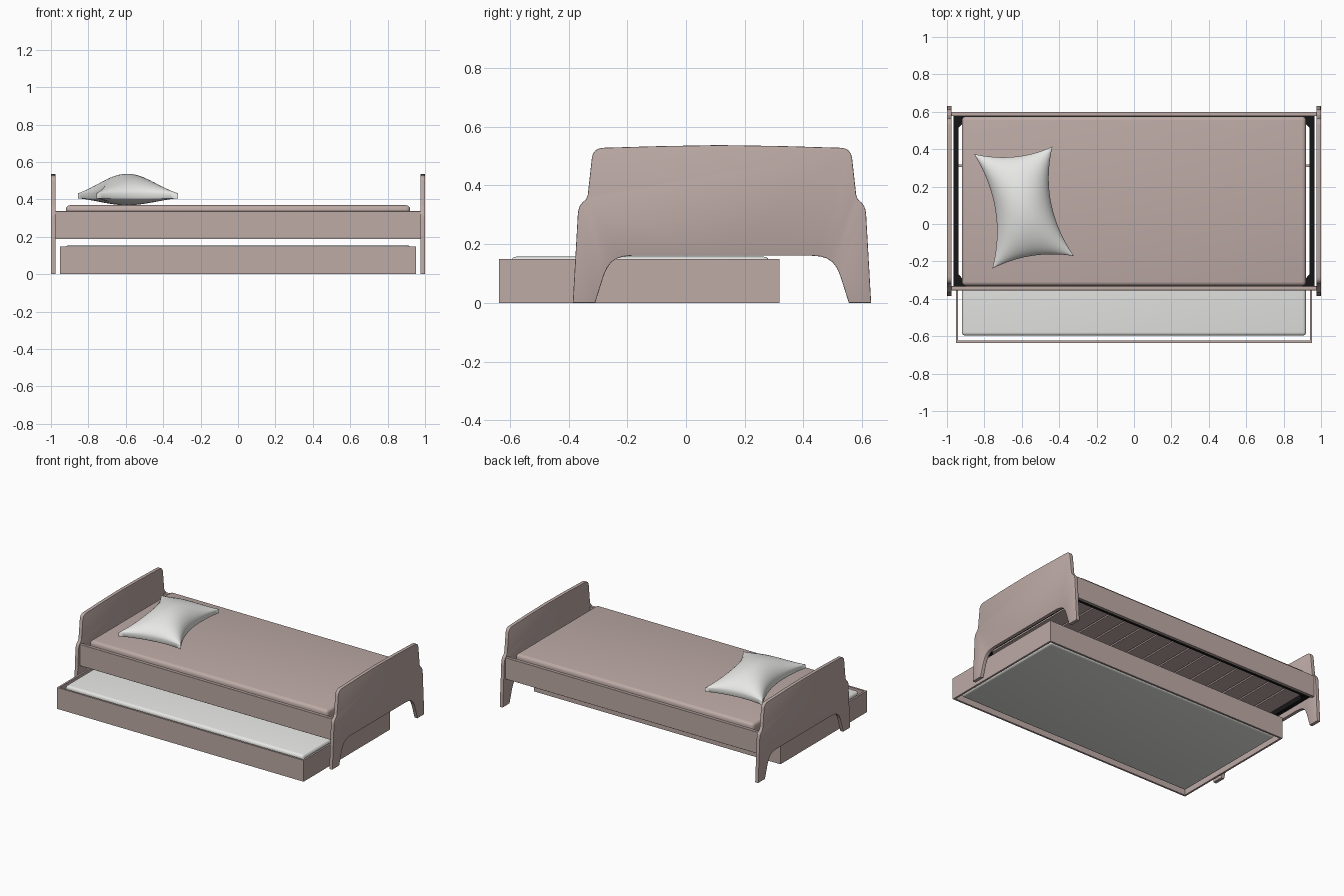
import bpy, bmesh, math
from mathutils import Vector

if "Cube" in bpy.data.objects:
    bpy.data.objects.remove(bpy.data.objects["Cube"])


def material(name, rgb):
    m = bpy.data.materials.new(name)
    m.diffuse_color = (*rgb, 1.0)
    m.use_nodes = True
    m.node_tree.nodes["Principled BSDF"].inputs["Base Color"].default_value = m.diffuse_color
    return m


WOOD = material("dusty brown", (0.51, 0.405, 0.382))
WHITE = material("soft white", (0.8, 0.8, 0.78))
BLACK = material("black metal", (0.008, 0.008, 0.008))

CY = 0.1225  # centre line of the main bed in y


def finish(bm, name, mat, angle=35):
    bmesh.ops.recalc_face_normals(bm, faces=bm.faces[:])
    me = bpy.data.meshes.new(name)
    bm.to_mesh(me)
    bm.free()
    me.materials.append(mat)
    ob = bpy.data.objects.new(name, me)
    bpy.context.collection.objects.link(ob)
    me.shade_smooth()
    me.set_sharp_from_angle(angle=math.radians(angle))
    return ob


def box(name, mat, x, y, z, bevel=0.0, segments=1):
    """Box from (min, max) ranges, with optionally rounded edges."""
    bm = bmesh.new()
    bmesh.ops.create_cube(bm, size=1)
    for v in bm.verts:
        v.co = [(r[0] + r[1]) / 2 + c * (r[1] - r[0]) for c, r in zip(v.co, (x, y, z))]
    if bevel:
        bmesh.ops.bevel(bm, geom=bm.edges[:], offset=bevel, segments=segments,
                        profile=0.5, affect='EDGES')
    return finish(bm, name, mat)


# Head and foot boards: half profile (distance from centre line, z), mirrored
half = [(0.0, 0.161), (0.30, 0.161), (0.335, 0.158), (0.358, 0.151), (0.376, 0.139),
        (0.390, 0.121), (0.402, 0.095), (0.432, 0.0),
        (0.508, 0.0), (0.491, 0.30), (0.489, 0.316), (0.484, 0.330), (0.475, 0.342),
        (0.462, 0.354), (0.457, 0.368), (0.443, 0.495), (0.439, 0.508), (0.432, 0.518),
        (0.421, 0.525), (0.406, 0.528), (0.2, 0.534), (0.0, 0.537)]
outline = half + [(-y, z) for y, z in half[-2:0:-1]]


def end_board(name, x0, x1):
    bm = bmesh.new()
    face = bm.faces.new([bm.verts.new((x0, CY + y, z)) for y, z in outline])
    ext = bmesh.ops.extrude_face_region(bm, geom=[face], use_keep_orig=True)
    for v in ext["geom"]:
        if isinstance(v, bmesh.types.BMVert):
            v.co.x = x1
    bmesh.ops.recalc_face_normals(bm, faces=bm.faces[:])
    rim = [e for e in bm.edges if abs(e.verts[0].co.x - e.verts[1].co.x) < 1e-6]
    bmesh.ops.bevel(bm, geom=rim, offset=0.003, segments=2, profile=0.5, affect='EDGES')
    finish(bm, name, WOOD)


end_board("headboard", -1.0, -0.975)
end_board("footboard", 0.975, 1.0)

# Side rails
for name, s in (("front_rail", -1), ("back_rail", 1)):
    box(name, WOOD, (-0.977, 0.977), sorted((CY + s * 0.455, CY + s * 0.477)),
        (0.187, 0.337), 0.001)

# Black metal base frame with corner braces
for name, s in (("front", -1), ("back", 1)):
    box("frame_bar_" + name, BLACK, (-0.965, 0.965),
        sorted((CY + s * 0.430, CY + s * 0.463)), (0.192, 0.225))
for name, s in (("left", -1), ("right", 1)):
    box("frame_bar_" + name, BLACK, sorted((s * 0.938, s * 0.965)),
        (CY - 0.463, CY + 0.463), (0.192, 0.225))
for sx in (-1, 1):
    for sy in (-1, 1):
        bm = bmesh.new()
        tri = [(0.94, 0.39), (0.94, 0.432), (0.90, 0.432)]
        low, top = [[bm.verts.new((sx * x, CY + sy * y, z)) for x, y in tri]
                    for z in (0.197, 0.222)]
        bm.faces.new(low)
        bm.faces.new(top)
        for i in range(3):
            j = (i + 1) % 3
            bm.faces.new((low[i], low[j], top[j], top[i]))
        finish(bm, "frame_corner_brace", BLACK)

# Slats across the frame
N = 14
pitch = 1.84 / N
for i in range(N):
    xc = -0.92 + pitch * (i + 0.5)
    box(f"slat_{i + 1}", WOOD, (xc - pitch * 0.46, xc + pitch * 0.46),
        (CY - 0.432, CY + 0.432), (0.204, 0.220))

# Mattresses
box("main_mattress", WOOD, (-0.92, 0.92), (CY - 0.453, CY + 0.453), (0.222, 0.369), 0.022, 4)
box("trundle_mattress", WHITE, (-0.92, 0.92), (-0.597, 0.284), (0.010, 0.157), 0.018, 4)

# Pull-out trundle: four thin walls
for name, y in (("front", (-0.637, -0.624)), ("back", (0.305, 0.318))):
    box("trundle_" + name, WOOD, (-0.953, 0.953), y, (0.0, 0.149))
for name, s in (("left", -1), ("right", 1)):
    box("trundle_" + name, WOOD, sorted((s * 0.940, s * 0.953)), (-0.625, 0.306), (0.0, 0.149))

# Pillow: pinched four-cornered cushion with a thin seam edge
BL, BR, TR, TL = (Vector(c) for c in ((-0.757, -0.238), (-0.322, -0.171),
                                      (-0.436, 0.414), (-0.855, 0.374)))
n = 28
bm = bmesh.new()


def pillow_point(i, j, side):
    u, v = (math.sin(math.pi * (k / n - 0.5)) for k in (i, j))
    a, b = (u + 1) / 2, (v + 1) / 2
    p = (BL * (1 - a) + BR * a) * (1 - b) + (TL * (1 - a) + TR * a) * b
    across = (BR - BL + TR - TL).normalized()
    along = (TL - BL + TR - BR).normalized()
    p = p - across * 0.065 * (1 - v * v) * u - along * 0.035 * (1 - u * u) * v
    puff = max(0.0, (1 - u * u) * (1 - v * v)) ** 0.6
    z = 0.42 + (0.014 + 0.103 * puff if side > 0 else -0.014 - 0.037 * puff)
    return (p.x, p.y, z)


layers = []
for side in (1, -1):
    g = [[bm.verts.new(pillow_point(i, j, side)) for j in range(n + 1)] for i in range(n + 1)]
    for i in range(n):
        for j in range(n):
            bm.faces.new((g[i][j], g[i + 1][j], g[i + 1][j + 1], g[i][j + 1]))
    layers.append([g[i][0] for i in range(n)] + [g[n][j] for j in range(n)] +
                  [g[i][n] for i in range(n, 0, -1)] + [g[0][j] for j in range(n, 0, -1)])
up, down = layers
for k in range(len(up)):
    m = (k + 1) % len(up)
    bm.faces.new((up[k], up[m], down[m], down[k]))
finish(bm, "pillow", WHITE, 50)
